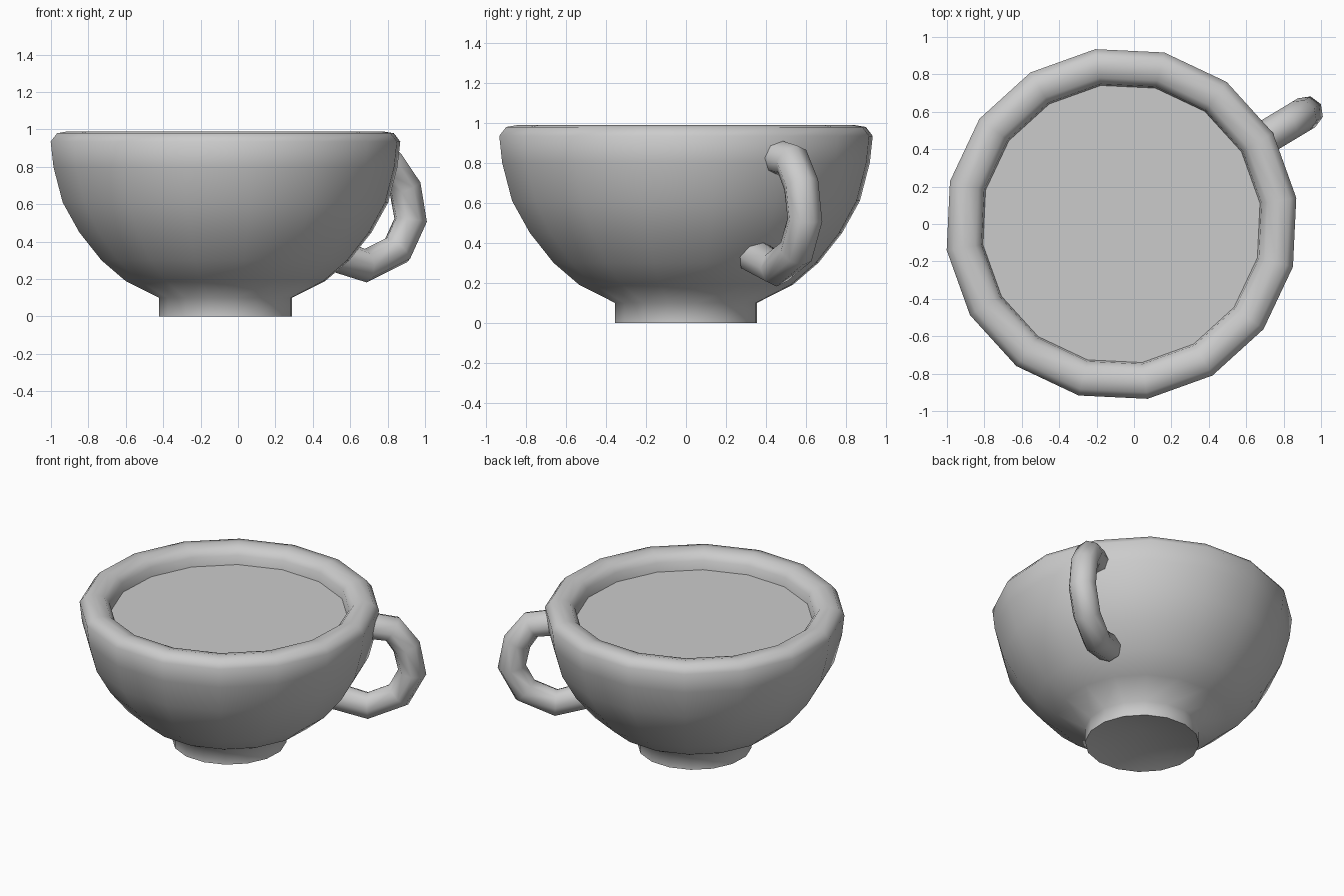
import bpy, bmesh
from math import sin, cos, radians

if "Cube" in bpy.data.objects:
    bpy.data.objects.remove(bpy.data.objects["Cube"])

CX, SIDES, TURN = -0.067, 16, radians(31)


def lathe(name, profile, smooth_angle):
    """Revolve (radius, z) points; a zero radius becomes a single pole."""
    bm = bmesh.new()
    rings = []
    for r, z in profile:
        if r == 0:
            rings.append([bm.verts.new((CX, 0, z))] * SIDES)
        else:
            angles = [TURN + radians(360 / SIDES) * i for i in range(SIDES)]
            rings.append([bm.verts.new((CX + r * cos(a), r * sin(a), z)) for a in angles])
    for low, high in zip(rings, rings[1:]):
        for i in range(SIDES):
            j = (i + 1) % SIDES
            bm.faces.new(dict.fromkeys((low[i], low[j], high[j], high[i])))
    mesh = bpy.data.meshes.new(name)
    bm.to_mesh(mesh)
    bm.free()
    ob = bpy.data.objects.new(name, mesh)
    bpy.context.collection.objects.link(ob)
    finish(ob, smooth_angle)
    return ob


def finish(ob, angle):
    bpy.ops.object.select_all(action='DESELECT')
    ob.select_set(True)
    bpy.context.view_layer.objects.active = ob
    if ob.type == 'CURVE':
        bpy.ops.object.convert(target='MESH')
    bpy.ops.object.shade_smooth_by_angle(angle=radians(angle))


# Bowl with hollowed foot, rounded thick lip and inner wall
lathe("cup_body", [
    (0, 0.10), (0.36, 0), (0.36, 0.10), (0.54, 0.19), (0.67, 0.30),
    (0.79, 0.45), (0.88, 0.61), (0.93, 0.80), (0.945, 0.935), (0.91, 0.98),
    (0.85, 0.99), (0.79, 0.975), (0.757, 0.935), (0.748, 0.87), (0.73, 0.80),
], 70)

# Drink surface just below the lip
lathe("drink_surface", [(0.75, 0.875), (0, 0.875)], 30)

# Handle: tube along (distance from axis, z) points in one vertical plane
path = [(0.87, 0.83), (1.03, 0.81), (1.12, 0.69), (1.155, 0.515),
        (1.07, 0.355), (0.875, 0.272), (0.66, 0.335)]
curve = bpy.data.curves.new("handle", 'CURVE')
curve.dimensions = '3D'
curve.bevel_depth = 0.09
curve.bevel_resolution = 2
curve.use_fill_caps = True
spline = curve.splines.new('POLY')
spline.points.add(len(path) - 1)
for p, (d, z) in zip(spline.points, path):
    p.co = (CX + d * cos(TURN), d * sin(TURN), z, 1)
handle = bpy.data.objects.new("handle", curve)
bpy.context.collection.objects.link(handle)
finish(handle, 65)
